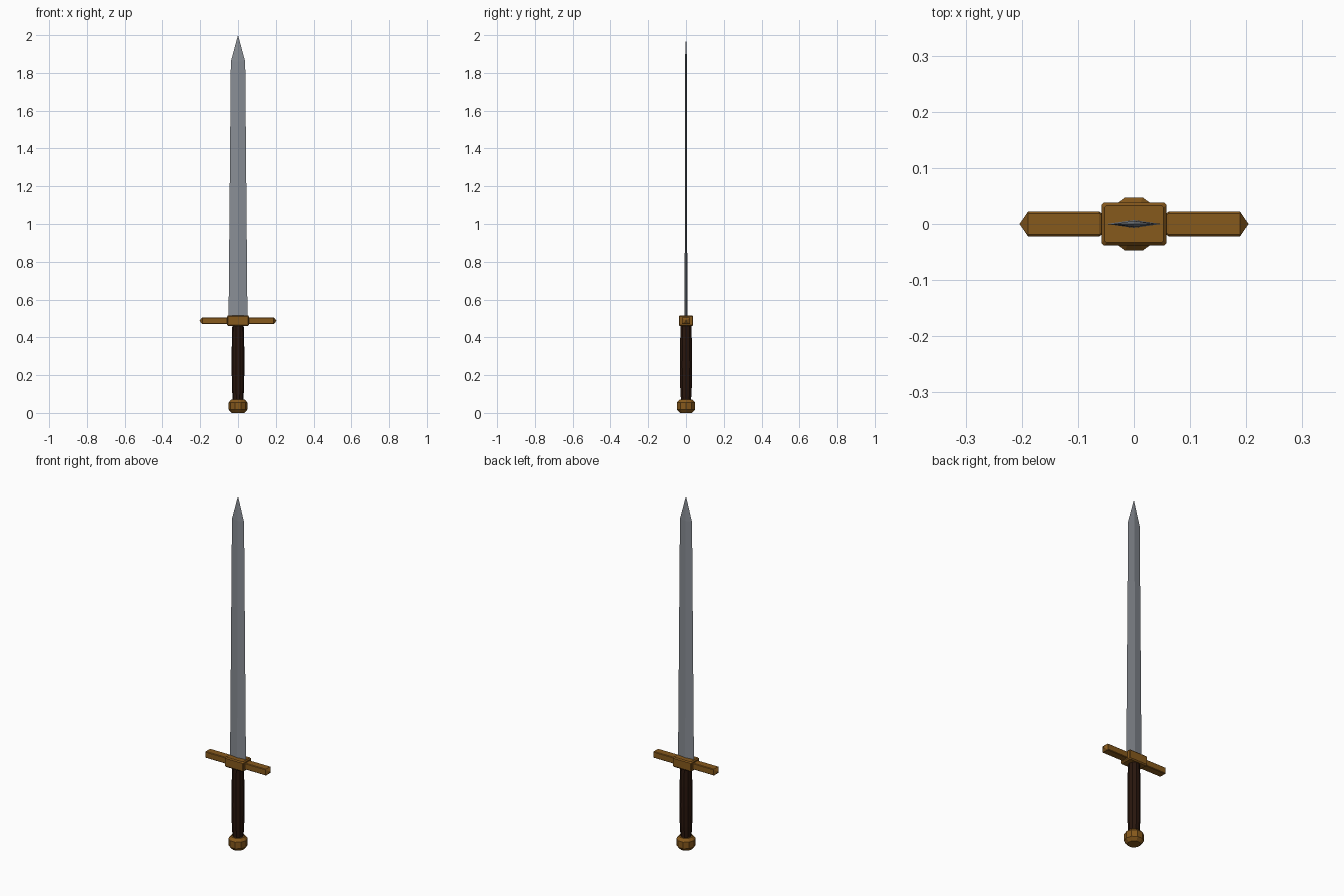
import bpy, bmesh, math

if "Cube" in bpy.data.objects:
    bpy.data.objects.remove(bpy.data.objects["Cube"])


def material(name, rgb):
    m = bpy.data.materials.new(name)
    m.diffuse_color = (*rgb, 1)
    m.use_nodes = True
    m.node_tree.nodes["Principled BSDF"].inputs["Base Color"].default_value = m.diffuse_color
    return m


STEEL = material("steel", (0.25, 0.27, 0.30))
BRASS = material("brass", (0.24, 0.10, 0.012))
LEATHER = material("leather", (0.022, 0.008, 0.004))


def loft(name, rings, mat):
    """Skin a list of equal-length point rings; a one-point ring makes a tip."""
    bm = bmesh.new()
    rows = [[bm.verts.new(p) for p in ring] for ring in rings]
    for a, b in zip(rows, rows[1:]):
        n = max(len(a), len(b))
        for i in range(n):
            j = (i + 1) % n
            if len(b) == 1:
                bm.faces.new((a[i], a[j], b[0]))
            else:
                bm.faces.new((a[i], a[j], b[j], b[i]))
    for row in (rows[0], rows[-1]):
        if len(row) > 2:
            bm.faces.new(row)
    bmesh.ops.recalc_face_normals(bm, faces=bm.faces)
    mesh = bpy.data.meshes.new(name)
    bm.to_mesh(mesh)
    bm.free()
    mesh.materials.append(mat)
    obj = bpy.data.objects.new(name, mesh)
    bpy.context.collection.objects.link(obj)
    return obj


def turned(name, profile, mat, sides=10):
    """Faceted turned part from (radius, z) pairs."""
    angles = [2 * math.pi * i / sides for i in range(sides)]
    return loft(name, [[(r * math.cos(a), r * math.sin(a), z) for a in angles]
                       for r, z in profile], mat)


def cut_rect(w, h, c):
    """Rectangle of half sizes w, h with chamfered corners."""
    return [(w, -h + c), (w, h - c), (w - c, h), (-w + c, h),
            (-w, h - c), (-w, -h + c), (-w + c, -h), (w - c, -h)]


# Blade: diamond section tapering to a point
blade_rows = [(0.050, 0.007, 0.50), (0.038, 0.0055, 1.86)]
rings = [[(w, 0, z), (0, t, z), (-w, 0, z), (0, -t, z)] for w, t, z in blade_rows]
loft("blade", rings + [[(0, 0, 2.0)]], STEEL)

# Pommel and grip
turned("pommel", [(0.034, 0.0), (0.050, 0.018), (0.050, 0.055), (0.036, 0.070)], BRASS)
turned("grip", [(0.028, 0.065), (0.032, 0.13), (0.034, 0.25),
                (0.033, 0.36), (0.030, 0.47)], LEATHER)

# Guard block with chamfered edges
GUARD_Z = 0.488
block = [(0.053, 0.033, -0.028), (0.058, 0.038, -0.022),
         (0.058, 0.038, 0.022), (0.053, 0.033, 0.028)]
loft("guard_block", [[(x, y, GUARD_Z + z) for x, y in cut_rect(w, h, 0.004)]
                     for w, h, z in block], BRASS)

# Guard arms with pointed ends, one each side
for side, label in ((1, "right"), (-1, "left")):
    rings = [[(side * x, y, GUARD_Z + z) for y, z in cut_rect(w, h, 0.003)]
             for x, w, h in ((0.050, 0.019, 0.015), (0.057, 0.019, 0.015),
                             (0.062, 0.022, 0.018), (0.189, 0.022, 0.018))]
    loft("guard_arm_" + label, rings + [[(side * 0.204, 0, GUARD_Z)]], BRASS)
